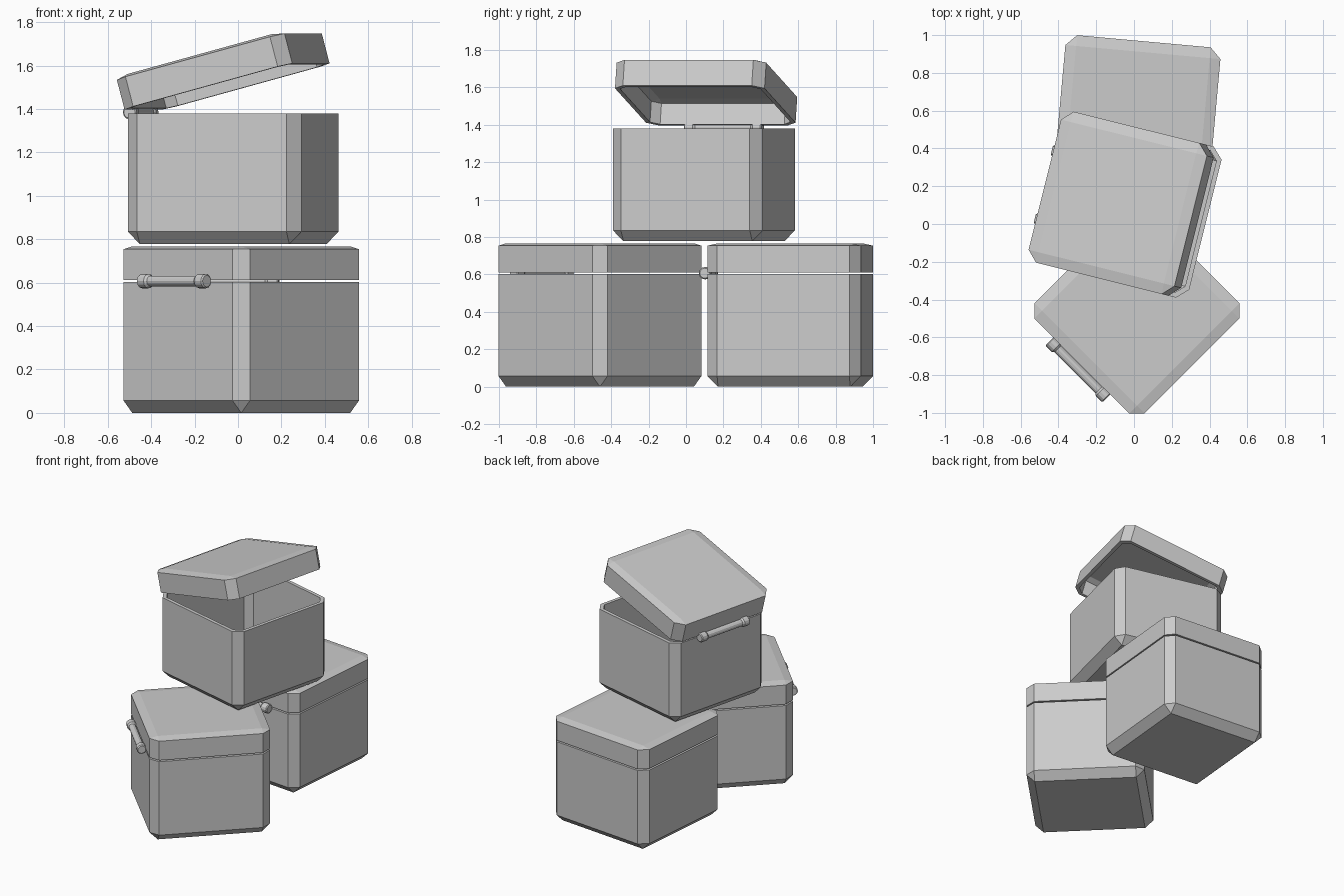
import bpy, bmesh, math
from mathutils import Matrix

if "Cube" in bpy.data.objects:
    bpy.data.objects.remove(bpy.data.objects["Cube"])

S, C = 0.412, 0.057          # half width and corner chamfer
WALL = 0.025                 # wall thickness
BODY_TOP, LID_BOTTOM, LID_TOP = 0.602, 0.612, 0.767
HINGE_X, HINGE_Z = -0.439, 0.607


def finish(bm, name, matrix):
    bmesh.ops.remove_doubles(bm, verts=bm.verts, dist=1e-5)
    bmesh.ops.recalc_face_normals(bm, faces=bm.faces)
    mesh = bpy.data.meshes.new(name)
    bm.to_mesh(mesh)
    bm.free()
    obj = bpy.data.objects.new(name, mesh)
    obj.matrix_world = matrix
    bpy.context.collection.objects.link(obj)
    return obj


def bridge(bm, rings):
    for a, b in zip(rings, rings[1:]):
        n = len(a)
        for i in range(n):
            j = (i + 1) % n
            bm.faces.new((a[i], a[j], b[j], b[i]))
    bm.faces.new(rings[0])
    bm.faces.new(rings[-1])


def shell(name, sections, matrix):
    """Loft chamfered squares given as (half width, chamfer, z)."""
    bm = bmesh.new()
    rings = []
    for s, c, z in sections:
        k = s - c
        pts = [(s, -k), (s, k), (k, s), (-k, s), (-s, k), (-s, -k), (-k, -s), (k, -s)]
        rings.append([bm.verts.new((x, y, z)) for x, y in pts])
    bridge(bm, rings)
    return finish(bm, name, matrix)


def hinge(name, matrix, sides=12):
    """Thin rod with a thicker knob at each end, turned along y."""
    half = [(-0.214, 0.027), (-0.208, 0.033), (-0.165, 0.033), (-0.153, 0.024)]
    profile = half + [(-y, r) for y, r in reversed(half)]
    bm = bmesh.new()
    rings = []
    for y, r in profile:
        rings.append([bm.verts.new((HINGE_X + r * math.cos(2 * math.pi * i / sides), y,
                                    HINGE_Z + r * math.sin(2 * math.pi * i / sides)))
                      for i in range(sides)])
    bridge(bm, rings)
    return finish(bm, name, matrix)


I, CI = S - WALL, C - 0.012   # inner half width and chamfer
K = S - C                     # half width of the flat top and bottom

# outside from the bottom up, over the rim, then down inside
BODY = [(K, 0, 0), (S, C, C), (S, C, BODY_TOP), (I, CI, BODY_TOP),
        (I, CI, C + 0.01), (K - 0.012, 0, WALL)]
# outside from the top down, under the rim, then up inside
LID = [(K, 0, LID_TOP), (S, C, LID_TOP - 0.013), (S, C, LID_BOTTOM), (I, CI, LID_BOTTOM),
       (I, CI, LID_TOP - 0.04), (K - 0.012, 0, LID_TOP - WALL)]


def box(name, x, y, z, turn, opening=0, slide=0):
    base = Matrix.Translation((x, y, z)) @ Matrix.Rotation(math.radians(turn), 4, 'Z')
    pivot = Matrix.Translation((HINGE_X, 0, HINGE_Z))
    swing = (Matrix.Translation((slide, 0, 0)) @ pivot
             @ Matrix.Rotation(math.radians(-opening), 4, 'Y') @ pivot.inverted())
    shell(name + "_body", BODY, base)
    shell(name + "_lid", LID, base @ swing)
    hinge(name + "_hinge", base)


# two closed boxes below, one half open box on top
box("front_box", 0.015, -0.46, 0, 45)
box("back_box", 0.015, 0.557, 0, 84.8)
box("top_box", -0.022, 0.096, 0.778, -14, opening=15, slide=-0.013)
